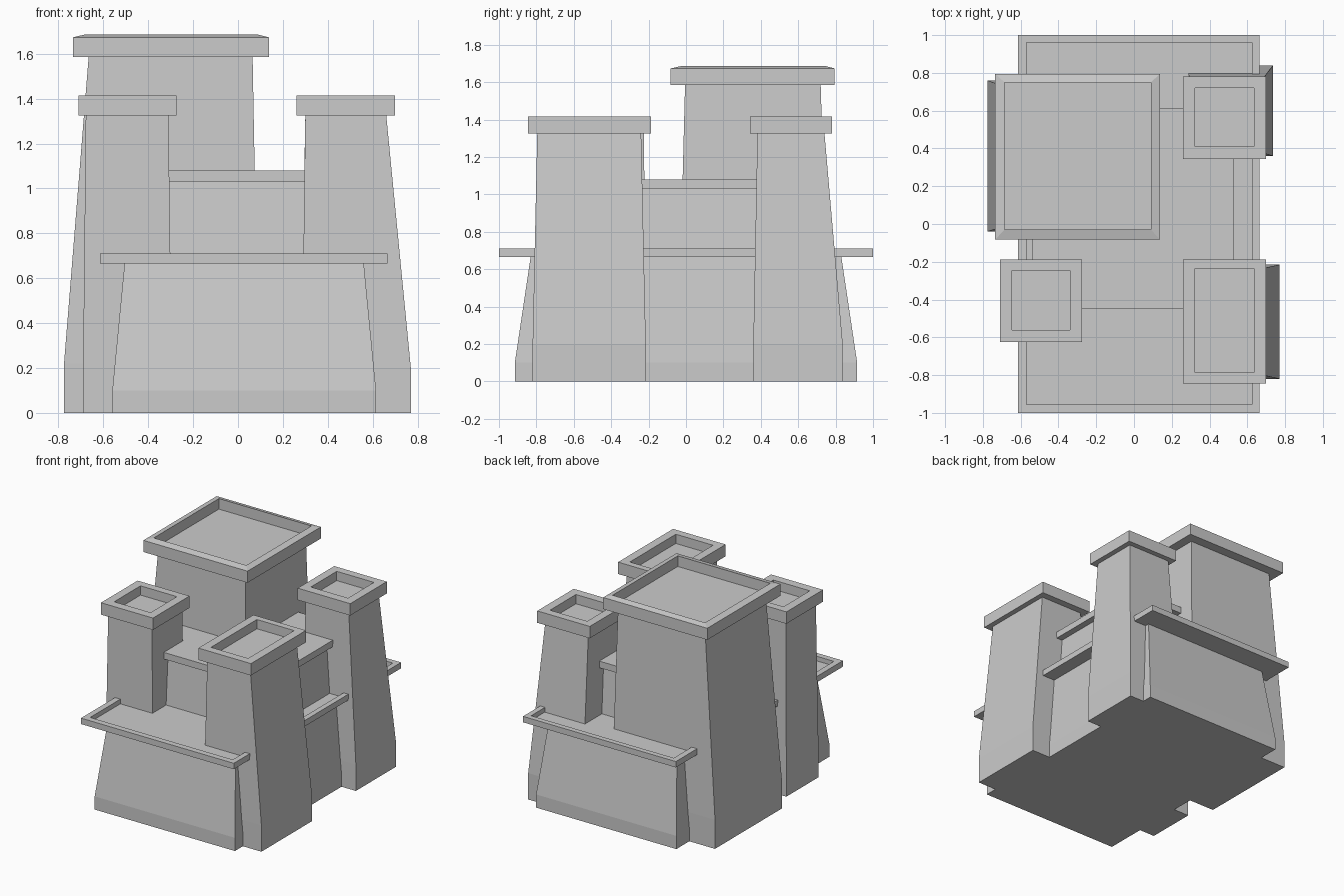
import bpy, bmesh

if "Cube" in bpy.data.objects:
    bpy.data.objects.remove(bpy.data.objects["Cube"])


def loft(name, rings):
    """Closed solid through rectangular rings (x0, x1, y0, y1, z), bottom to top."""
    bm = bmesh.new()
    loops = [[bm.verts.new((x, y, z)) for x, y in ((x0, y0), (x1, y0), (x1, y1), (x0, y1))]
             for x0, x1, y0, y1, z in rings]
    bm.faces.new(loops[0][::-1])
    for a, b in zip(loops, loops[1:]):
        for i in range(4):
            j = (i + 1) % 4
            bm.faces.new((a[i], a[j], b[j], b[i]))
    bm.faces.new(loops[-1])
    me = bpy.data.meshes.new(name)
    bm.to_mesh(me)
    bm.free()
    ob = bpy.data.objects.new(name, me)
    bpy.context.collection.objects.link(ob)
    return ob


def body(name, base, top, kink, z):
    """Wall mass: short vertical plinth, then a straight taper."""
    return loft(name, [(*base, 0), (*base, kink), (*top, z)])


def parapet(name, outer, inner, z0, z1, floor, rise=0.0):
    """Overhanging slab with a raised rim around a sunken floor."""
    return loft(name, [(*outer, z0), (*outer, z1 - rise), (*inner, z1), (*inner, floor)])


# Lower terrace
body("terrace_wall", (-0.56, 0.615, -0.915, 0.915), (-0.505, 0.56, -0.83, 0.83), 0.1, 0.67)
parapet("terrace_parapet", (-0.615, 0.665, -1, 1), (-0.57, 0.625, -0.955, 0.96),
        0.665, 0.71, 0.675)

# Central block
loft("central_block", [(-0.52, 0.51, -0.43, 0.595, 0.67), (-0.49, 0.48, -0.40, 0.565, 1.035)])
loft("central_roof", [(-0.54, 0.53, -0.45, 0.615, 1.03), (-0.54, 0.53, -0.45, 0.615, 1.08)])

# Corner towers: base, body top, cap outline, cap inner outline
towers = {
    "front_right_tower": ((0.285, 0.77, -0.82, -0.215), (0.30, 0.66, -0.795, -0.24),
                          (0.26, 0.70, -0.845, -0.187), (0.323, 0.635, -0.785, -0.235)),
    "back_right_tower": ((0.28, 0.735, 0.36, 0.838), (0.30, 0.66, 0.382, 0.74),
                         (0.26, 0.70, 0.343, 0.78), (0.323, 0.635, 0.41, 0.72)),
    "front_left_tower": ((-0.69, -0.295, -0.60, -0.215), (-0.678, -0.31, -0.585, -0.225),
                         (-0.71, -0.275, -0.625, -0.187), (-0.645, -0.34, -0.56, -0.245)),
}
for name, (base, top, outer, inner) in towers.items():
    body(name, base, top, 0.2, 1.33)
    parapet(name + "_cap", outer, inner, 1.325, 1.415, 1.345)

# Main keep
body("keep", (-0.775, 0.09, -0.04, 0.76), (-0.665, 0.065, -0.005, 0.72), 0.22, 1.59)
parapet("keep_cap", (-0.735, 0.137, -0.082, 0.795), (-0.685, 0.09, -0.03, 0.75),
        1.585, 1.685, 1.605, 0.012)
